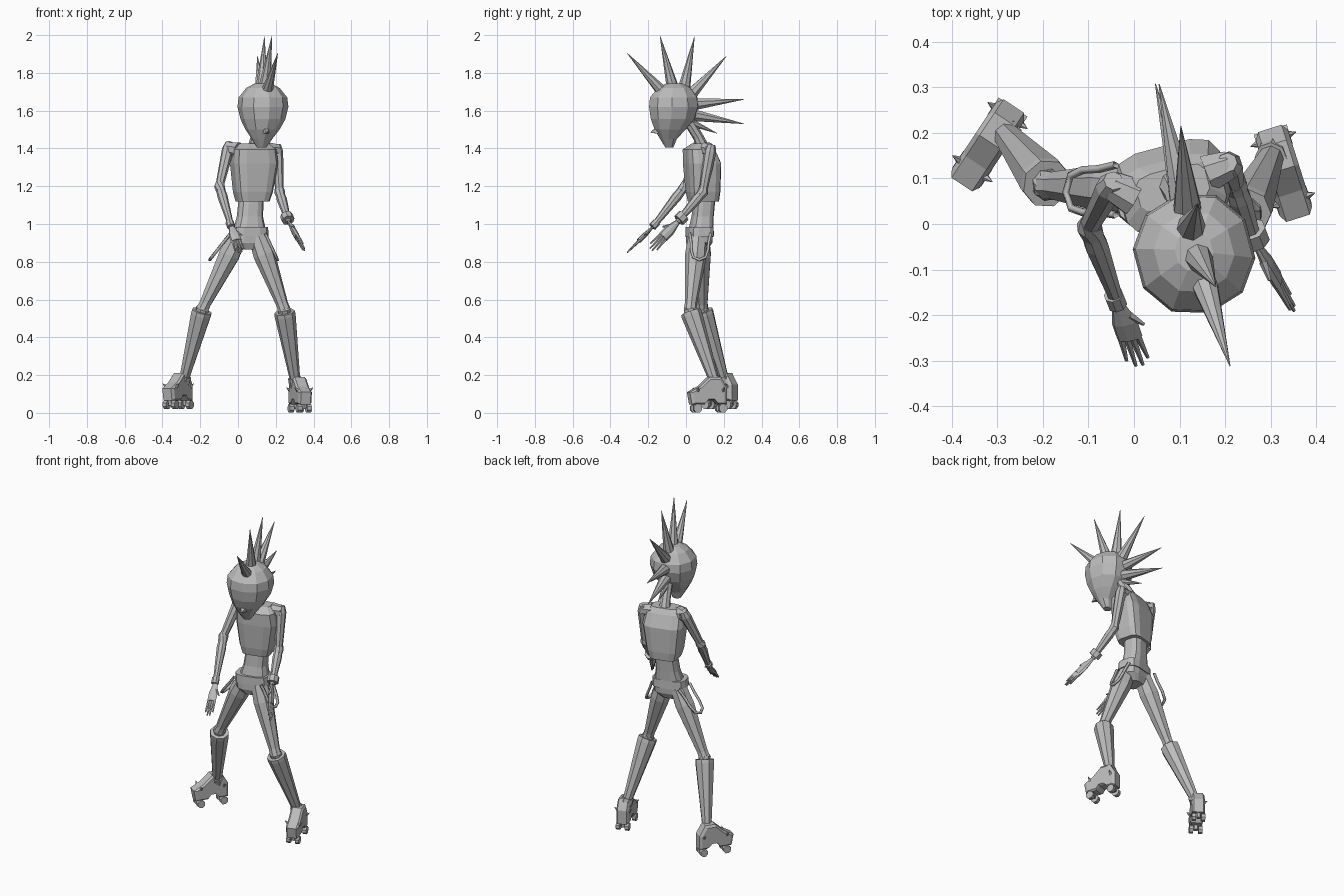
import bpy, bmesh, math
from mathutils import Vector, Matrix

cube = bpy.data.objects.get("Cube")
if cube:
    bpy.data.objects.remove(cube, do_unlink=True)

grey = bpy.data.materials.new("plain_grey")
grey.use_nodes = True
grey.diffuse_color = (0.5, 0.5, 0.5, 1)
grey.node_tree.nodes["Principled BSDF"].inputs["Base Color"].default_value = (0.5, 0.5, 0.5, 1)

TWIST = math.radians(15)   # upper body turns toward its left


def finish(name, bm):
    bmesh.ops.recalc_face_normals(bm, faces=bm.faces)
    mesh = bpy.data.meshes.new(name)
    bm.to_mesh(mesh)
    bm.free()
    mesh.materials.append(grey)
    obj = bpy.data.objects.new(name, mesh)
    bpy.context.collection.objects.link(obj)
    return obj


def skin(name, rings):
    """Bridge a list of point rings and cap both ends."""
    bm = bmesh.new()
    loops = [[bm.verts.new(p) for p in ring] for ring in rings]
    n = len(loops[0])
    for a, b in zip(loops, loops[1:]):
        for i in range(n):
            j = (i + 1) % n
            bm.faces.new((a[i], a[j], b[j], b[i]))
    bm.faces.new(loops[0])
    bm.faces.new(loops[-1])
    return finish(name, bm)


def stack(name, levels, sides=12, square=0.5, yaw=TWIST):
    """Horizontal cross-sections: (z, x, y, half width, half depth)."""
    turn = Matrix.Rotation(yaw, 3, "Z")
    rings = []
    for z, x, y, w, d in levels:
        ring = []
        for i in range(sides):
            a = 2 * math.pi * (i + 0.5) / sides
            c, s = math.cos(a), math.sin(a)
            local = Vector((w * math.copysign(abs(c) ** square, c),
                            d * math.copysign(abs(s) ** square, s), 0))
            ring.append(turn @ local + Vector((x, y, z)))
        rings.append(ring)
    return skin(name, rings)


def tube(name, points, radii, sides=8, flat=None):
    """Tapered tube along a path, optionally squashed along a direction."""
    pts = [Vector(p) for p in points]
    rings = []
    for i, (p, r) in enumerate(zip(pts, radii)):
        tangent = pts[min(i + 1, len(pts) - 1)] - pts[max(i - 1, 0)]
        q = tangent.to_track_quat("Z", "Y")
        ring = []
        for k in range(sides):
            a = 2 * math.pi * (k + 0.5) / sides
            o = q @ Vector((math.cos(a) * r, math.sin(a) * r, 0))
            if flat:
                o -= flat * o.dot(flat) * 0.55
            ring.append(p + o)
        rings.append(ring)
    return skin(name, rings)


def between(a, b, t):
    return Vector(a).lerp(Vector(b), t)


# Head: wide skull narrowing to a pointed chin
stack("head", [
    (1.405, 0.125, -0.088, 0.025, 0.022), (1.45, 0.127, -0.093, 0.055, 0.045),
    (1.50, 0.130, -0.084, 0.090, 0.085), (1.555, 0.132, -0.070, 0.118, 0.120),
    (1.62, 0.132, -0.065, 0.134, 0.135), (1.67, 0.132, -0.065, 0.128, 0.130),
    (1.72, 0.132, -0.062, 0.088, 0.090), (1.745, 0.132, -0.060, 0.042, 0.045),
], sides=10, square=0.95)
tube("nose", [(0.147, -0.15, 1.495), (0.155, -0.188, 1.485)], [0.025, 0.002], 4)

# Fan of hair spikes from brow to nape
for i, (base, tip) in enumerate([
    ((0.150, -0.115, 1.69), (0.211, -0.312, 1.905)),
    ((0.140, -0.070, 1.72), (0.180, -0.138, 1.997)),
    ((0.125, -0.010, 1.72), (0.140, 0.045, 1.993)),
    ((0.118, 0.030, 1.69), (0.103, 0.215, 1.89)),
    ((0.110, 0.050, 1.635), (0.055, 0.308, 1.66)),
    ((0.110, 0.045, 1.575), (0.047, 0.308, 1.53)),
    ((0.115, 0.020, 1.54), (0.080, 0.165, 1.48)),
]):
    tube(f"hair_spike_{i + 1}", [base, tip], [0.033 if i < 6 else 0.022, 0.001])

tube("neck", [(0.085, 0.09, 1.40), (0.095, 0.065, 1.46), (0.115, 0.01, 1.55)],
     [0.035, 0.028, 0.028])

# Torso and hips
stack("chest", [
    (1.12, 0.077, 0.092, 0.085, 0.075), (1.17, 0.079, 0.090, 0.100, 0.083),
    (1.32, 0.085, 0.085, 0.122, 0.090), (1.395, 0.085, 0.068, 0.115, 0.074),
    (1.425, 0.085, 0.080, 0.080, 0.042)])
stack("waist", [
    (0.95, 0.060, 0.075, 0.090, 0.062), (1.04, 0.063, 0.088, 0.068, 0.055),
    (1.14, 0.070, 0.098, 0.064, 0.055)], square=0.7)
stack("belt", [(0.935, 0.057, 0.072, 0.103, 0.068),
               (0.985, 0.057, 0.072, 0.100, 0.066)], square=0.6)
stack("pelvis", [
    (0.865, 0.055, 0.068, 0.045, 0.045), (0.90, 0.057, 0.070, 0.092, 0.062),
    (0.96, 0.057, 0.072, 0.098, 0.064)], square=0.6)


def strap(name, x, droop_x):
    """Suspender hanging in a loop beside the hip."""
    curve = bpy.data.curves.new(name, "CURVE")
    curve.dimensions = "3D"
    curve.bevel_depth = 0.009
    curve.bevel_resolution = 0
    curve.resolution_u = 4
    spline = curve.splines.new("BEZIER")
    spline.bezier_points.add(2)
    for bp, co in zip(spline.bezier_points,
                      [(x, 0.02, 0.95), (droop_x, 0.07, 0.81), (x, 0.13, 0.95)]):
        bp.co = co
        bp.handle_left_type = bp.handle_right_type = "AUTO"
    curve.materials.append(grey)
    bpy.context.collection.objects.link(bpy.data.objects.new(name, curve))


strap("left_hanging_strap", 0.145, 0.21)
strap("right_hanging_strap", -0.04, -0.15)


def leg(side, hip, knee, ankle):
    tube(f"{side}_thigh", [hip, between(hip, knee, 0.25), between(hip, knee, 0.92), knee],
         [0.05, 0.058, 0.032, 0.034])
    tube(f"{side}_knee", [between(hip, knee, 0.96), knee, between(knee, ankle, 0.1)],
         [0.030, 0.036, 0.034])
    tube(f"{side}_boot", [between(knee, ankle, 0.03), between(knee, ankle, 0.08), ankle],
         [0.055, 0.056, 0.027])
    tube(f"{side}_ankle_cuff", [between(knee, ankle, 0.96), between(knee, ankle, 1.08)],
         [0.036, 0.036])


leg("right", (0.0, 0.075, 0.93), (-0.188, 0.085, 0.55), (-0.285, 0.20, 0.18))
leg("left", (0.105, 0.062, 0.93), (0.245, 0.022, 0.545), (0.303, 0.15, 0.17))


def skate(side, origin, forward):
    """Roller shoe: extruded side profile, four wheels and small studs."""
    f = Vector(forward).normalized()
    lat = f.cross(Vector((0, 0, 1)))

    def at(along, across, up):
        return Vector(origin) + f * along + lat * across + Vector((0, 0, up))

    profile = [(-0.065, 0.045), (-0.02, 0.045), (0.005, 0.07), (0.04, 0.07),
               (0.06, 0.045), (0.13, 0.045), (0.142, 0.11), (0.085, 0.14),
               (0.03, 0.19), (-0.03, 0.19), (-0.065, 0.13)]
    rings = []
    for across, shrink in [(-0.037, 0.85), (-0.027, 1), (0.027, 1), (0.037, 0.85)]:
        rings.append([at(0.035 + (a - 0.035) * shrink, across, 0.1 + (z - 0.1) * shrink)
                      for a, z in profile])
    skin(f"{side}_skate_shoe", rings)
    for along, end in ((-0.04, "rear"), (0.10, "front")):
        for s, pos in ((-1, "inner"), (1, "outer")):
            tube(f"{side}_{end}_{pos}_wheel",
                 [at(along, s * 0.015, 0.024), at(along, s * 0.038, 0.024)],
                 [0.024, 0.024])
            tube(f"{side}_{end}_{pos}_stud",
                 [at(along, s * 0.028, 0.115), at(along, s * 0.052, 0.135)],
                 [0.012, 0.001], 5)
    for along, end in ((-0.04, "rear"), (0.10, "front")):
        tube(f"{side}_{end}_axle", [at(along, 0, 0.02), at(along, 0, 0.06)],
             [0.014, 0.02], 6)


skate("right", (-0.30, 0.205, 0.02), (-0.55, -0.83, 0))
skate("left", (0.318, 0.148, 0), (0.30, -0.95, 0))


def arm(side, shoulder, elbow, wrist, tip, lateral):
    tube(f"{side}_upper_arm", [shoulder, between(shoulder, elbow, 0.15), elbow],
         [0.022, 0.032, 0.022])
    tube(f"{side}_elbow", [between(shoulder, elbow, 0.92), elbow, between(elbow, wrist, 0.12)],
         [0.024, 0.029, 0.025])
    tube(f"{side}_forearm", [elbow, between(elbow, wrist, 0.25), wrist],
         [0.022, 0.027, 0.015])
    # Flat palm with four fingers and a thumb
    lat = Vector(lateral).normalized()
    along = (Vector(tip) - Vector(wrist)).normalized()
    normal = along.cross(lat).normalized()
    knuckles = between(wrist, tip, 0.55)
    tube(f"{side}_palm", [wrist, between(wrist, tip, 0.3), knuckles],
         [0.014, 0.029, 0.029], 8, normal)
    for i in range(4):
        spread = lat * (i - 1.5)
        end = between(wrist, tip, 0.9 if i in (0, 3) else 1)
        tube(f"{side}_finger_{i + 1}", [knuckles + spread * 0.012 - along * 0.01,
                                        end + spread * 0.016], [0.009, 0.004], 5)
    start = between(wrist, tip, 0.2) + lat * 0.015
    tube(f"{side}_thumb", [start, start + lat * 0.025 + along * 0.035], [0.010, 0.004], 5)


arm("right", (-0.045, 0.095, 1.43), (-0.098, -0.005, 1.20),
    (-0.035, -0.175, 0.985), (0.012, -0.31, 0.85), (1, 0.15, 0.2))
arm("left", (0.205, 0.135, 1.42), (0.22, 0.09, 1.17),
    (0.268, -0.045, 1.01), (0.352, -0.185, 0.865), (0, -0.7, 0.7))

# Wrist and arm bands, shoulder joints
tube("left_wrist_band", [(0.256, -0.012, 1.045), (0.266, -0.038, 1.02)], [0.034, 0.034])
tube("right_wrist_band", [(-0.045, -0.155, 1.01), (-0.036, -0.178, 0.985)], [0.022, 0.022])
tube("right_shoulder_joint", [(0.0, 0.06, 1.39), (-0.05, 0.085, 1.40)], [0.045, 0.034])
tube("left_shoulder_joint", [(0.16, 0.11, 1.39), (0.21, 0.13, 1.39)], [0.045, 0.034])
